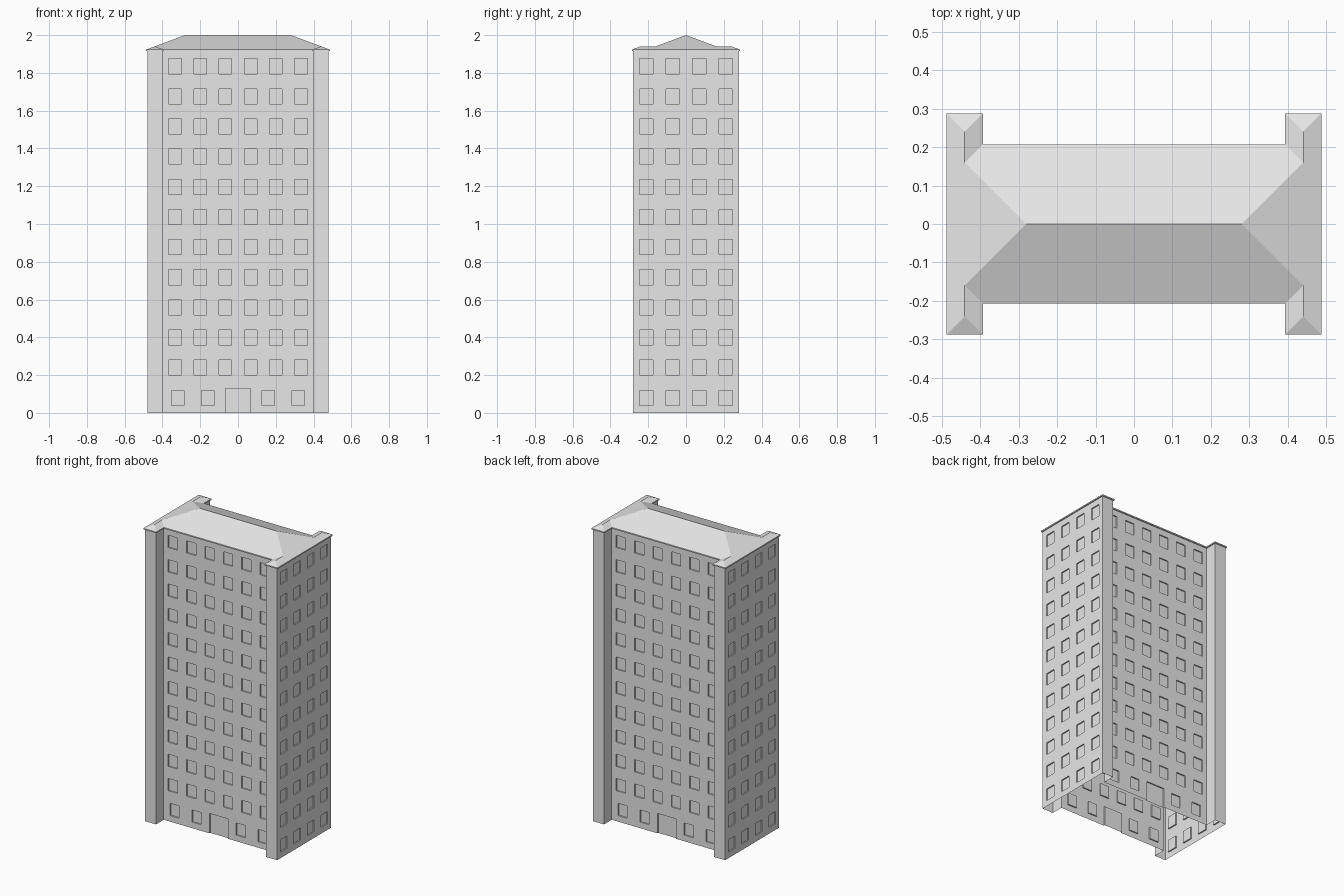
import bpy, bmesh
from math import pi
from mathutils import Matrix, Vector

if "Cube" in bpy.data.objects:
    bpy.data.objects.remove(bpy.data.objects["Cube"])

grey = bpy.data.materials.new("light grey")
grey.use_nodes = True
colour = (0.8, 0.8, 0.8, 1)
grey.diffuse_color = colour
grey.node_tree.nodes["Principled BSDF"].inputs["Base Color"].default_value = colour

FLOORS, WALL_TOP, EAVE, RIDGE = 12, 1.915, 1.923, 2.0
HALF_X, HALF_Y, WING = 0.48, 0.28, 0.08
LIP, RECESS = 0.007, 0.008
storey = WALL_TOP / FLOORS


def finish(name, bm, matrix=None):
    bmesh.ops.remove_doubles(bm, verts=bm.verts, dist=1e-5)
    mesh = bpy.data.meshes.new(name)
    if matrix:
        bm.transform(matrix)
    bm.to_mesh(mesh)
    bm.free()
    mesh.materials.append(grey)
    obj = bpy.data.objects.new(name, mesh)
    bpy.context.collection.objects.link(obj)
    return obj


def face(bm, points):
    return bm.faces.new([bm.verts.new(p) for p in points])


def storey_strip(bm, half, z0, z1, openings):
    """One storey of wall; each opening (left, right, bottom, top) is set back."""
    us = sorted({-half, half} | {u for o in openings for u in o[:2]})
    zs = sorted({z0, z1} | {z for o in openings for z in o[2:]})

    def rect(a, b, c, d, y=0):
        face(bm, [(a, y, c), (b, y, c), (b, y, d), (a, y, d)])

    for a, b in zip(us, us[1:]):
        for c, d in zip(zs, zs[1:]):
            u, z = (a + b) / 2, (c + d) / 2
            if not any(o[0] < u < o[1] and o[2] < z < o[3] for o in openings):
                rect(a, b, c, d)
    for a, b, c, d in openings:
        rect(a, b, c, d, RECESS)
        loop = [(a, c), (b, c), (b, d), (a, d)]
        for (p, q), (r, s) in zip(loop, loop[1:] + loop[:1]):
            if q == s == 0:
                continue
            face(bm, [(p, 0, q), (r, 0, s), (r, RECESS, s), (p, RECESS, q)])


def windows(half, count, z0):
    bay = 2 * half / count
    return [(-half + bay * (i + 0.25), -half + bay * (i + 0.75),
             z0 + storey / 4, z0 + storey * 0.75) for i in range(count)]


def wall(name, half, distance, angle, bays, door):
    bm = bmesh.new()
    for level in range(FLOORS):
        z0 = level * storey
        openings = windows(half, bays, z0)
        if door and level == 0:
            # ground storey: four windows around a central door
            openings = [(c - 0.033, c + 0.033, storey / 4, storey * 0.75)
                        for c in (-0.32, -0.16, 0.16, 0.32)]
            openings.append((-0.067, 0.067, 0, 0.13))
        storey_strip(bm, half, z0, z0 + storey, openings)
    place = Matrix.Rotation(angle, 4, "Z") @ Matrix.Translation((0, -distance, 0))
    bmesh.ops.recalc_face_normals(bm, faces=bm.faces)
    obj = finish(name, bm, place)
    # make sure the wall faces outward
    outward = place.to_3x3() @ Vector((0, -1, 0))
    if sum((p.normal.dot(outward) * p.area for p in obj.data.polygons)) < 0:
        obj.data.flip_normals()


# Walls with recessed windows
wall("front_wall", HALF_X - WING, HALF_Y - WING, 0, 6, True)
wall("back_wall", HALF_X - WING, HALF_Y - WING, pi, 6, True)
wall("left_wall", HALF_Y, HALF_X, pi / 2, 4, False)
wall("right_wall", HALF_Y, HALF_X, -pi / 2, 4, False)

# Blank wing ends and their inner returns
for sx, side in ((1, "left"), (-1, "right")):
    for sy, end in ((-1, "front"), (1, "back")):
        bm = bmesh.new()
        inner = HALF_X - WING
        path = [(sx * HALF_X, sy * HALF_Y), (sx * inner, sy * HALF_Y),
                (sx * inner, sy * (HALF_Y - WING))]
        for (a, b), (c, d) in zip(path, path[1:]):
            quad = [(a, b, 0), (c, d, 0), (c, d, WALL_TOP), (a, b, WALL_TOP)]
            face(bm, quad if sx * sy > 0 else quad[::-1])
        finish(f"{end}_{side}_wing_end", bm)


def outline(offset):
    """H-shaped plan, counter-clockwise, pushed out by offset."""
    x, y = HALF_X + offset, HALF_Y + offset
    ix, iy = HALF_X - WING - offset, HALF_Y - WING + offset
    front = [(-x, -y), (-ix, -y), (-ix, -iy), (ix, -iy), (ix, -y), (x, -y)]
    return front + [(-a, -b) for a, b in front]


# Hipped roof with a thin projecting eave
bm = bmesh.new()
walls, eaves = outline(0), outline(LIP)
for i in range(len(eaves)):
    j = (i + 1) % len(eaves)
    (a, b), (c, d) = eaves[i], eaves[j]
    (e, f), (g, h) = walls[i], walls[j]
    face(bm, [(a, b, WALL_TOP), (c, d, WALL_TOP), (c, d, EAVE), (a, b, EAVE)])
    face(bm, [(e, f, WALL_TOP), (g, h, WALL_TOP), (c, d, WALL_TOP), (a, b, WALL_TOP)][::-1])

X, Y = HALF_X + LIP, HALF_Y + LIP
IX, IY = HALF_X - WING - LIP, HALF_Y - WING + LIP
run = (X - IX) / 2                       # half width of a wing
wing_z = EAVE + (RIDGE - EAVE) * run / IY
wx, tip, fork, rx = X - run, Y - run, IY - run, X - IY
for s in (1, -1):
    def turned(points):
        face(bm, [(s * x, s * y, z) for x, y, z in points])
    # long slope, side slope
    turned([(-IX, -IY, EAVE), (IX, -IY, EAVE), (wx, -fork, wing_z),
            (rx, 0, RIDGE), (-rx, 0, RIDGE), (-wx, -fork, wing_z)])
    turned([(X, -Y, EAVE), (X, Y, EAVE), (wx, tip, wing_z), (wx, fork, wing_z),
            (rx, 0, RIDGE), (wx, -fork, wing_z), (wx, -tip, wing_z)])
    # wing hips and inner wing slopes
    for t in (1, -1):
        hip = [(IX, t * Y, EAVE), (X, t * Y, EAVE), (wx, t * tip, wing_z)]
        inside = [(IX, t * IY, EAVE), (IX, t * Y, EAVE),
                  (wx, t * tip, wing_z), (wx, t * fork, wing_z)]
        turned(hip if t < 0 else hip[::-1])
        turned(inside[::-1] if t > 0 else inside)
bmesh.ops.remove_doubles(bm, verts=bm.verts, dist=1e-5)
bmesh.ops.recalc_face_normals(bm, faces=bm.faces)
roof = finish("hipped_roof", bm)
if sum(p.normal.z * p.area for p in roof.data.polygons) < 0:
    roof.data.flip_normals()
